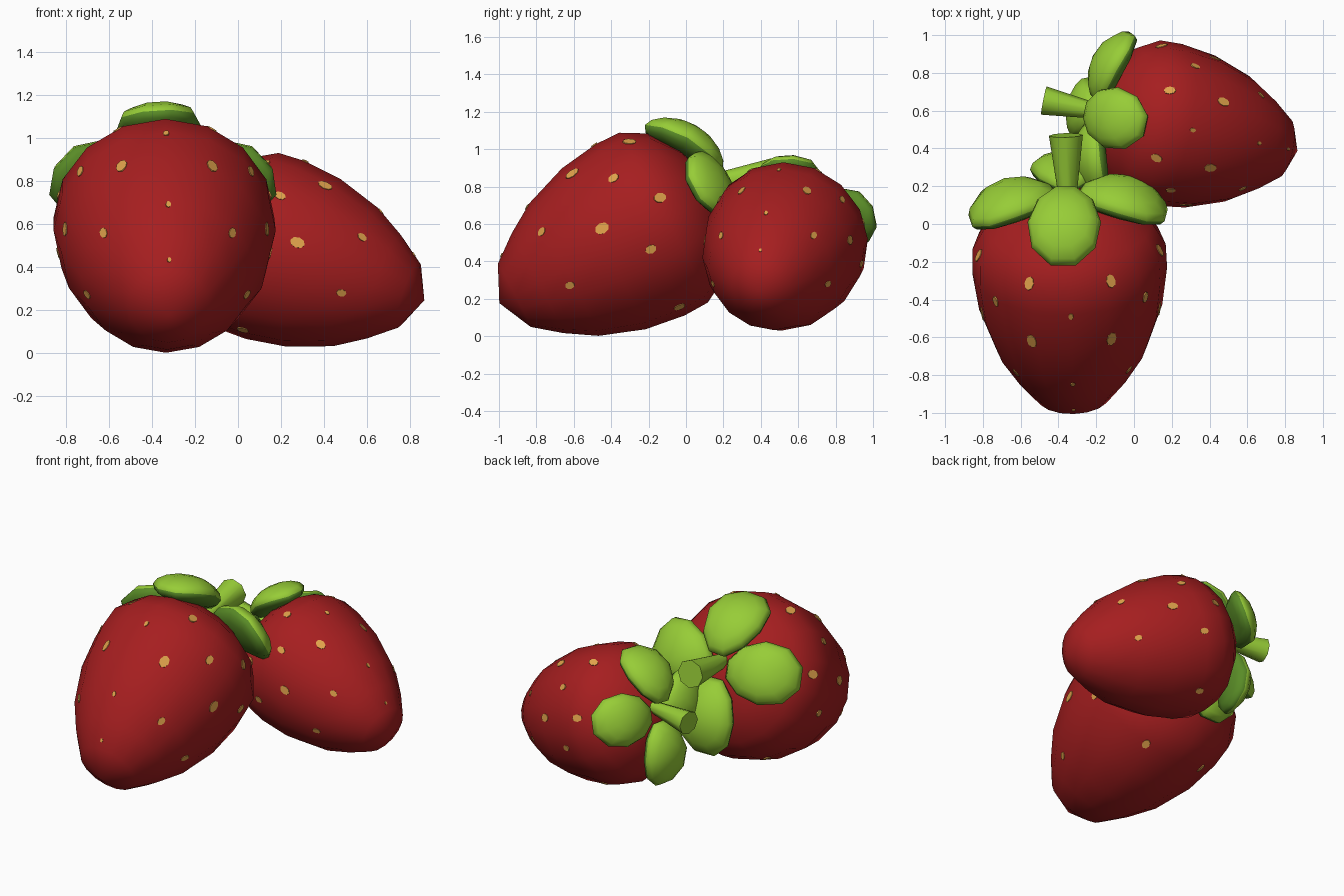
import bpy, bmesh, math
from mathutils import Vector, Matrix
from mathutils.bvhtree import BVHTree

if "Cube" in bpy.data.objects:
    bpy.data.objects.remove(bpy.data.objects["Cube"])


def material(name, rgb):
    m = bpy.data.materials.new(name)
    m.diffuse_color = (*rgb, 1)
    m.use_nodes = True
    m.node_tree.nodes["Principled BSDF"].inputs["Base Color"].default_value = m.diffuse_color
    return m


RED = material("berry red", (0.38, 0.013, 0.014))
TAN = material("seed tan", (0.74, 0.36, 0.07))
GREEN = material("leaf green", (0.31, 0.61, 0.038))
DARK = material("leaf underside green", (0.10, 0.26, 0.02))

# Half outline of a berry: (position along axis, radius), tip to crown
PROFILE = [(-0.74, 0.19), (-0.60, 0.30), (-0.44, 0.40), (-0.20, 0.485), (0.02, 0.516),
           (0.16, 0.512), (0.29, 0.44), (0.40, 0.29), (0.46, 0.13)]
TIP, CROWN = -0.83, 0.48
SEGS = 16


def finish(bm, name, mats, frame):
    bmesh.ops.recalc_face_normals(bm, faces=bm.faces)
    me = bpy.data.meshes.new(name)
    bm.transform(frame)
    bm.to_mesh(me)
    bm.free()
    for m in mats:
        me.materials.append(m)
    for p in me.polygons:
        p.use_smooth = len(p.vertices) < 5  # caps and seeds stay flat
    ob = bpy.data.objects.new(name, me)
    bpy.context.collection.objects.link(ob)
    return ob


def berry_mesh():
    bm = bmesh.new()
    rings = []
    for t, r in PROFILE:
        rings.append([bm.verts.new((r * math.sin(2 * math.pi * i / SEGS),
                                    r * math.cos(2 * math.pi * i / SEGS), t)) for i in range(SEGS)])
    for a, b in zip(rings, rings[1:]):
        for i in range(SEGS):
            j = (i + 1) % SEGS
            bm.faces.new((a[i], a[j], b[j], b[i]))
    for pole, ring in ((TIP, rings[0]), (CROWN, rings[-1])):
        v = bm.verts.new((0, 0, pole))
        for i in range(SEGS):
            bm.faces.new((v, ring[i], ring[(i + 1) % SEGS]))
    bmesh.ops.recalc_face_normals(bm, faces=bm.faces)
    return bm


def seeds_mesh(tree):
    # staggered rings of thin oval plates: (position, count, offset, size); underside mostly bare
    bm = bmesh.new()
    rows = [(0.18, 7, 0.5, 1.05), (0.01, 7, 0, 0.9), (-0.17, 7, 0.5, 1.15),
            (-0.46, 7, 0, 0.8), (-0.70, 1, 0, 0.6)]
    for t, count, off, size in rows:
        for k in range(count):
            phi = 2 * math.pi * (k + off) / count
            d = Vector((math.sin(phi), math.cos(phi), 0))
            if d.y < -0.35 and t != 0.01:
                continue
            s = size * (0.6 if d.y > 0.99 else 1)
            hit, nor, _, _ = tree.ray_cast(Vector((0, 0, t)) + d * 2, -d)
            if hit is None:
                continue
            side = Vector((math.cos(phi), -math.sin(phi), 0))
            along = nor.cross(side).normalized()
            side = along.cross(nor).normalized()
            ring = []
            for i in range(8):
                a = math.pi * i / 4
                ring.append(bm.verts.new(hit + nor * 0.004 + s * (
                    side * 0.026 * math.cos(a) + along * 0.035 * math.sin(a))))
            low = [bm.verts.new(v.co - nor * 0.007) for v in ring]
            bm.faces.new(ring)
            bm.faces.new(low[::-1])
            for i in range(8):
                j = (i + 1) % 8
                bm.faces.new((ring[i], low[i], low[j], ring[j]))
    return bm


def leaf_mesh(phi, tilt):
    # plump oval leaf bent back over the berry, dark below
    bm = bmesh.new()
    bmesh.ops.create_uvsphere(bm, u_segments=10, v_segments=8, radius=1)
    for f in bm.faces:
        f.material_index = 1 if f.calc_center_median().z < 0 else 0
    for v in bm.verts:
        x, y, z = v.co
        v.co = (x * 0.25, y * 0.195 * (1 + 0.12 * x), z * 0.09 - 0.05 * x * x + 0.015)
    rad = Vector((math.sin(phi), math.cos(phi), 0))
    up = Vector((0, 0, 1))
    lx = rad * math.cos(tilt) - up * math.sin(tilt)
    lz = rad * math.sin(tilt) + up * math.cos(tilt)
    ly = lz.cross(lx)
    m = Matrix((lx, ly, lz)).transposed().to_4x4()
    m.translation = rad * 0.30 + up * 0.455
    bm.transform(m)
    return bm


def stem_mesh():
    # flared stem, drooping toward the horizontal
    bm = bmesh.new()
    bmesh.ops.create_cone(bm, cap_ends=True, segments=8, radius1=0.045, radius2=0.09, depth=0.35)
    bm.transform(Matrix.Translation((0, 0.05, 0.46)) @ Matrix.Rotation(math.radians(20), 4, 'X')
                 @ Matrix.Translation((0, 0, 0.175)))
    return bm


def strawberry(label, centre, axis, scale, stretch):
    # local Z runs to the crown, local Y is the upward side
    z = Vector(axis).normalized()
    x = Vector((0, 0, 1)).cross(z).normalized()
    y = z.cross(x)
    frame = Matrix((x, y, z)).transposed().to_4x4() @ Matrix.Diagonal(
        (scale, scale, scale * stretch, 1))
    frame.translation = Vector(centre)
    bm = berry_mesh()
    tree = BVHTree.FromBMesh(bm)
    finish(bm, label + "_berry", [RED], frame)
    finish(seeds_mesh(tree), label + "_seeds", [TAN], frame)
    for i, (deg, tilt) in enumerate(((4, 33), (82, 14), (180, 14), (-82, 14))):
        finish(leaf_mesh(math.radians(deg), math.radians(tilt)),
               f"{label}_leaf_{i + 1}", [GREEN, DARK], frame)
    finish(stem_mesh(), label + "_stem", [GREEN], frame)


strawberry("front", (-0.34, -0.262, 0.56), (-0.025, 0.887, 0.462), 1.0, 1.0)
strawberry("back", (0.186, 0.522, 0.475), (-0.934, 0.185, 0.315), 0.845, 1.04)
